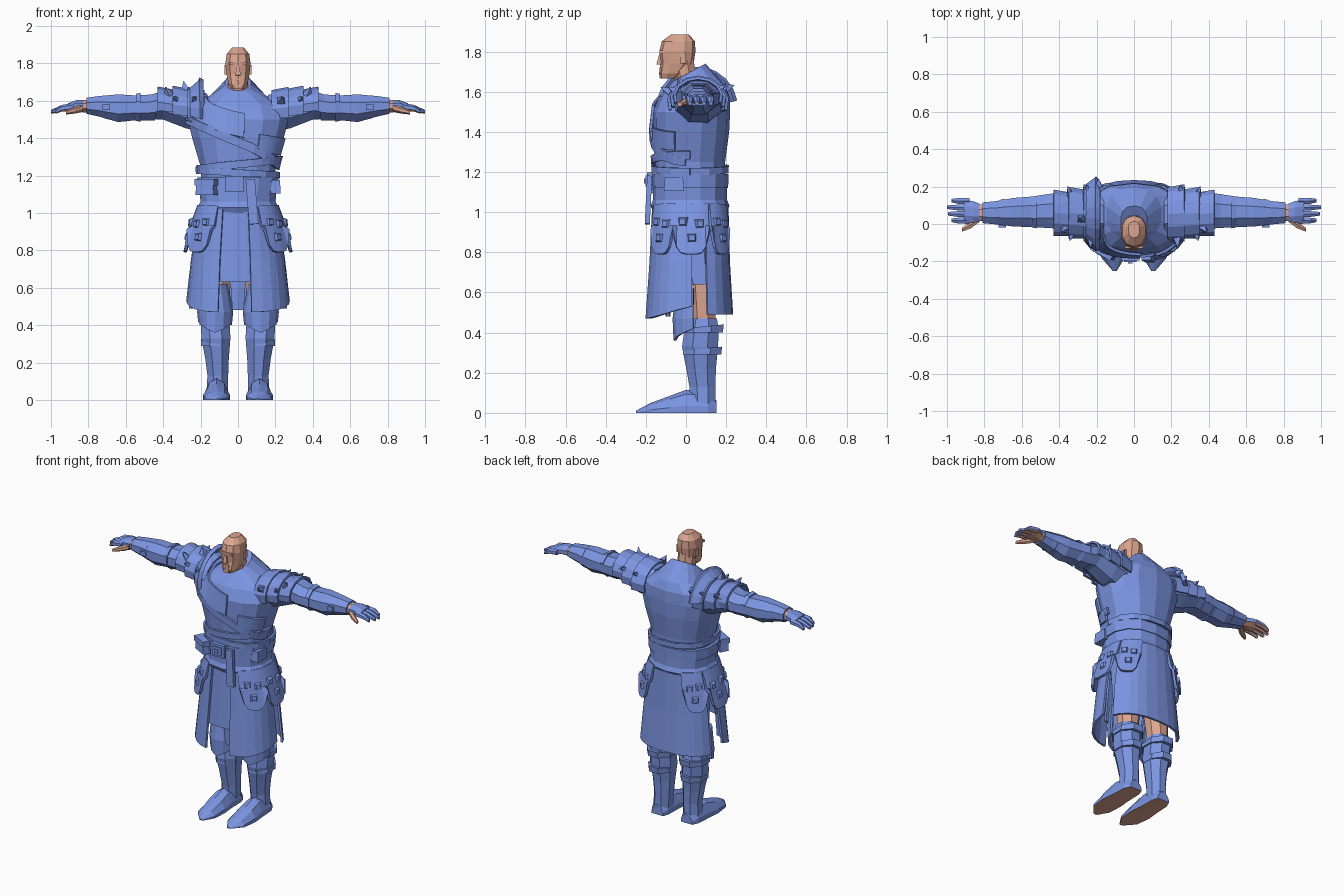
import bpy, bmesh, math
from mathutils import Vector

if "Cube" in bpy.data.objects:
    bpy.data.objects.remove(bpy.data.objects["Cube"], do_unlink=True)


def material(name, colour):
    mat = bpy.data.materials.new(name)
    mat.use_nodes = True
    mat.diffuse_color = colour
    mat.node_tree.nodes["Principled BSDF"].inputs["Base Color"].default_value = colour
    return mat


BLUE = material("blue_cloth", (.2, .3, .76, 1))
SKIN = material("warm_skin", (.71, .38, .28, 1))


def finish(name, bm, mat, thick=0, skin_under=None):
    """Turn a bmesh into a flat shaded object, with optional skin on its underside."""
    bmesh.ops.recalc_face_normals(bm, faces=bm.faces)
    mesh = bpy.data.meshes.new(name)
    if skin_under is not None:
        bm.normal_update()
        for face in bm.faces:
            face.material_index = int(face.normal.z < skin_under)
    bm.to_mesh(mesh)
    bm.free()
    mesh.materials.append(mat)
    mesh.materials.append(SKIN)
    obj = bpy.data.objects.new(name, mesh)
    bpy.context.collection.objects.link(obj)
    if thick:
        solid = obj.modifiers.new("thickness", 'SOLIDIFY')
        solid.thickness, solid.offset = thick, 0
    return obj


def power(value, p):
    return math.copysign(abs(value) ** p, value)


def loft(name, rings, axis='z', n=10, mat=BLUE, side=1, arc=None, thick=.014,
         p=1, tilt=0, hem=None, floor=None, skin_under=None):
    """Bridge rings (position, centre a, centre b, radius a, radius b) along an axis.
    With an arc in degrees it makes an open plate; hem(t) shifts its last edge."""
    bm = bmesh.new()
    rows = []
    for i, (pos, ca, cb, ra, rb) in enumerate(rings):
        row = []
        for k in range(n + 1 if arc else n):
            t = k / n
            ang = math.radians(arc[0] + (arc[1] - arc[0]) * t) if arc else math.tau * (t + .5 / n)
            a, b = ca + ra * power(math.cos(ang), p), cb + rb * power(math.sin(ang), p)
            at = pos + (hem(t) if hem and i == len(rings) - 1 else 0)
            if i == len(rings) - 1:
                at += tilt * (b - cb)
            co = {'z': (a, b, at), 'x': (at, a, b), 'y': (a, at, b)}[axis]
            z = co[2] if floor is None else max(co[2], floor)
            row.append(bm.verts.new((co[0] * side, co[1], z)))
        rows.append(row)
    for low, high in zip(rows, rows[1:]):
        for k in range(n):
            j = k + 1 if arc else (k + 1) % n
            bm.faces.new((low[k], low[j], high[j], high[k]))
    if not arc:
        bm.faces.new(rows[0])
        bm.faces.new(rows[-1])
    return finish(name, bm, mat, thick if arc else 0, skin_under)


def spike(name, base, direction, radius, height, tip=0):
    bm = bmesh.new()
    bmesh.ops.create_cone(bm, cap_ends=True, segments=4, radius1=radius,
                          radius2=tip, depth=height)
    bmesh.ops.rotate(bm, verts=bm.verts, cent=(0, 0, 0),
                     matrix=Vector((1, 1, 0)).to_track_quat('X', 'Z').to_matrix())
    bmesh.ops.translate(bm, verts=bm.verts, vec=(0, 0, height / 2))
    obj = finish(name, bm, BLUE)
    obj.rotation_euler = Vector(direction).to_track_quat('Z', 'Y').to_euler()
    obj.location = base


def box(name, centre, size, mat=BLUE, turn=(0, 0, 0), taper=1):
    bm = bmesh.new()
    bmesh.ops.create_cube(bm, size=1)
    for v in bm.verts:
        shrink = taper if v.co.z > 0 else 1
        v.co = Vector((v.co.x * size[0] * shrink, v.co.y * size[1] * shrink, v.co.z * size[2]))
    obj = finish(name, bm, mat)
    obj.location, obj.rotation_euler = centre, turn


# Torso, with a collar that rises behind the neck
BODY = [(.98, 0, .02, .195, .165), (1.1, 0, .02, .195, .17), (1.25, 0, .02, .205, .175),
        (1.4, 0, .025, .25, .19), (1.5, 0, .027, .275, .193), (1.575, 0, .042, .25, .175),
        (1.63, 0, .055, .15, .14), (1.695, 0, .015, .072, .082)]
loft("torso", BODY, n=14, p=.85, tilt=.55)


def body_point(angle, z, grow):
    for low, high in zip(BODY, BODY[1:]):
        if z <= high[0]:
            break
    f = (z - low[0]) / (high[0] - low[0])
    r = [a + (b - a) * f for a, b in zip(low, high)]
    return Vector(((r[3] + grow) * power(math.cos(angle), .85),
                   r[2] + (r[4] + grow) * power(math.sin(angle), .85), z))


def strap(name, z0, slope, width, start, end, n=10, grow=.012):
    """A sloping band that hugs the torso."""
    bm = bmesh.new()
    pairs = []
    for k in range(n + 1):
        ang = math.radians(start + (end - start) * k / n)
        mid = z0 + slope * .25 * math.cos(ang)
        pairs.append([bm.verts.new(body_point(ang, mid + h * width / 2, grow)) for h in (-1, 1)])
    for (a, b), (c, d) in zip(pairs, pairs[1:]):
        bm.faces.new((a, c, d, b))
    return finish(name, bm, BLUE, .014)


strap("chest_strap", 1.38, -.5, .05, 185, 355)
strap("chest_plate", 1.475, -.35, .13, 195, 275)
strap("chest_patch", 1.39, -.15, .09, 292, 340)
strap("rib_band", 1.26, .1, .04, 180, 360, n=12)
strap("upper_belt", 1.215, -.05, .035, 0, 360, n=14, grow=.016)

# Belt, waist wrap, buckle and pouches
loft("belt", [(1.12, 0, .02, .218, .19), (1.19, 0, .02, .223, .192)], n=14, p=.85)
loft("waist_wrap", [(1.0, 0, .02, .2, .18), (1.03, 0, .02, .222, .197), (1.06, 0, .02, .205, .185),
                    (1.12, 0, .02, .21, .185)], n=14, p=.85)
box("buckle", (-.02, -.18, 1.155), (.1, .03, .085))
box("buckle_rim", (-.02, -.193, 1.155), (.065, .02, .055))
box("buckle_pin", (-.02, -.205, 1.155), (.025, .01, .025))
box("belt_tail", (.075, -.187, 1.06), (.05, .025, .24), turn=(-.05, -.08, 0))
box("belt_pouch", (-.165, -.135, 1.135), (.11, .06, .08), turn=(0, 0, -.5), taper=.9)
box("pouch_flap", (-.165, -.138, 1.165), (.12, .065, .035), turn=(0, 0, -.5))
box("side_pouch", (.2, -.06, 1.14), (.055, .1, .07), taper=.9)

# Split skirt
SKIRT = [(1.02, 0, .02, .205, .185), (.75, 0, .017, .245, .195), (.49, 0, .015, .27, .213)]
loft("skirt_back", SKIRT, n=10, arc=(20, 160), p=.8)
loft("skirt_centre", [(1.02, 0, .02, .19, .17), (.63, 0, .015, .24, .186)],
     n=4, arc=(246, 288), p=.8)
loft("skirt_front_left", SKIRT, n=6, arc=(-79, 2), p=.8, hem=lambda t: -.02 + .06 * t * t)
loft("skirt_front_right", SKIRT, n=6, arc=(182, 252), p=.8, hem=lambda t: -.02 + .06 * (1 - t) ** 2)
loft("loincloth", [(.8, 0, -.08, .09, .03), (.6, 0, -.09, .045, .02), (.48, 0, -.09, .035, .012)], n=6)

# Studded hip flaps
for side, label in ((1, "left"), (-1, "right")):
    for part, (start, end) in {"front": (-64, -19), "side": (-21, 24), "back": (26, 66)}.items():
        loft(f"{label}_{part}_hip_flap", [(1.04, 0, .02, .21, .19), (.93, 0, .02, .25, .203),
             (.79, 0, .02, .285, .212)], n=8, arc=(start, end), p=.85, side=side,
             thick=.016, hem=lambda t: .12 * abs(2 * t - 1) ** 4)
        for u, z in ((.3, .95), (.7, .94), (.5, .87)):
            ang = math.radians(start + (end - start) * u)
            flare = (1.0 - z) * .25
            c, s = power(math.cos(ang), .85), power(math.sin(ang), .85)
            spike(f"{label}_{part}_flap_stud", (side * (.23 + flare) * c, .02 + (.186 + flare * .6) * s, z),
                  (side * c, s, .1), .035, .022, tip=.02)

# Head, face and neck
loft("neck", [(1.6, 0, .01, .06, .06), (1.76, 0, -.02, .058, .062)], n=8, mat=SKIN)
loft("head", [(1.665, 0, -.085, .036, .045), (1.69, 0, -.068, .053, .066), (1.74, 0, -.045, .064, .083),
              (1.8, 0, -.043, .07, .09), (1.85, 0, -.038, .063, .083), (1.885, 0, -.03, .032, .045)],
     n=10, mat=SKIN, p=.85)
box("nose", (0, -.127, 1.76), (.028, .034, .05), SKIN, turn=(-.1, 0, 0), taper=.6)
box("brow", (0, -.121, 1.798), (.098, .022, .014), SKIN)
box("lips", (0, -.122, 1.712), (.04, .018, .016), SKIN)
box("chin", (0, -.12, 1.682), (.044, .025, .025), SKIN)

for side, label in ((1, "left"), (-1, "right")):
    box(f"{label}_ear", (side * .066, -.015, 1.765), (.012, .03, .05), SKIN)

    # Arms and bracers
    loft(f"{label}_arm", [(.16, .05, 1.53, .13, .11), (.28, .065, 1.55, .12, .105),
         (.4, .07, 1.577, .105, .084), (.48, .07, 1.565, .095, .067)], 'x', 8, side=side)
    loft(f"{label}_bracer", [(.44, .07, 1.565, .1, .075), (.55, .065, 1.562, .088, .072),
         (.64, .063, 1.56, .083, .08), (.74, .06, 1.57, .067, .06),
         (.81, .06, 1.573, .06, .046)], 'x', 8, side=side)
    for x, r in ((.69, .078), (.52, .094)):
        loft(f"{label}_bracer_strap", [(x, .063, 1.565, r, r * .9), (x + .025, .063, 1.565, r - .006, r * .83)],
             'x', 8, side=side)
    box(f"{label}_bracer_buckle", (side * .705, -.008, 1.565), (.04, .02, .03))

    # Hands: gloved above, bare palms below
    loft(f"{label}_wrist", [(.78, .06, 1.573, .05, .038), (.84, .06, 1.57, .048, .034)],
         'x', 8, SKIN, side)
    loft(f"{label}_hand", [(.825, .06, 1.572, .052, .034), (.86, .065, 1.575, .062, .032),
         (.91, .07, 1.566, .064, .022)], 'x', 8, side=side, skin_under=-.3)
    for k, reach in enumerate((.975, .995, 1.0, .975)):
        y = .018 + .035 * k
        loft(f"{label}_finger", [(.88, y, 1.567, .02, .02), (.94, y, 1.56, .018, .018),
             (reach, y + .002, 1.541, .011, .01)], 'x', 6, side=side, skin_under=-.3)
    loft(f"{label}_thumb", [(.83, .03, 1.562, .025, .022), (.87, -.003, 1.55, .022, .018),
         (.92, -.031, 1.537, .012, .011)], 'x', 6, SKIN, side)

    # Layered shoulder plates
    for x, r, h in ((.18, .147, .12), (.26, .133, .112), (.34, .118, .093)):
        loft(f"{label}_shoulder_plate", [(x, .052, 1.54 + (x - .18) * .18, r - .008, h - .01),
             (x + .09, .06, 1.55 + (x - .18) * .18, r, h - .003)], 'x', 8, side=side, arc=(-20, 200))
    for x, y, z, d in ((.23, -.08, 1.6, (.1, -1, .5)), (.33, -.045, 1.6, (.3, -1, .5)),
                       (.37, -.02, 1.63, (.4, -.5, 1)), (.34, .155, 1.61, (.3, 1, .5)),
                       (.25, .165, 1.6, (0, 1, .6))):
        spike(f"{label}_shoulder_spike", (side * x, y, z), (side * d[0], d[1], d[2]), .028, .055)

    # Thighs, boots and knee guards
    loft(f"{label}_breeches", [(.64, .115, .07, .09, .09), (.98, .09, .03, .1, .12)], n=8, side=side)
    loft(f"{label}_bare_thigh", [(.42, .12, .085, .065, .065), (.66, .11, .075, .082, .08)],
         n=8, mat=SKIN, side=side)
    loft(f"{label}_boot", [(.03, .112, .085, .062, .066), (.13, .108, .082, .06, .07),
         (.22, .112, .075, .068, .08), (.33, .118, .07, .084, .097),
         (.42, .122, .078, .083, .092), (.47, .122, .08, .072, .08)], n=8, side=side)
    loft(f"{label}_foot", [(.152, .11, 0, .045, .06), (.11, .113, 0, .063, .11), (0, .115, 0, .068, .115),
         (-.08, .115, 0, .076, .085), (-.18, .112, 0, .066, .048), (-.25, .103, 0, .012, .01)],
         'y', 10, side=side, floor=0, skin_under=-.9)
    loft(f"{label}_knee_guard", [(.62, .13, .045, .07, .085), (.47, .122, .045, .09, .105),
         (.4, .122, .045, .085, .1)], n=6, side=side, arc=(185, 355),
         hem=lambda t: .06 * abs(2 * t - 1) - .04)
    for z, r in ((.29, .085), (.4, .094)):
        loft(f"{label}_boot_strap", [(z, .12, .08, r, r + .018), (z + .03, .12, .083, r, r + .02)],
             n=8, side=side, tilt=.1)

# Upright crest and tall spikes on the right shoulder only
loft("right_shoulder_crest", [(.25, .055, 1.53, .15, .13), (.205, .055, 1.52, .185, .18),
     (.195, .055, 1.52, .195, .2)], 'x', 10, side=-1, arc=(10, 185), thick=.025)
spike("right_outer_spike", (-.28, .03, 1.65), (-.2, 0, 1), .035, .06)
spike("right_back_spike", (-.19, .2, 1.62), (0, 1, .3), .03, .045)
